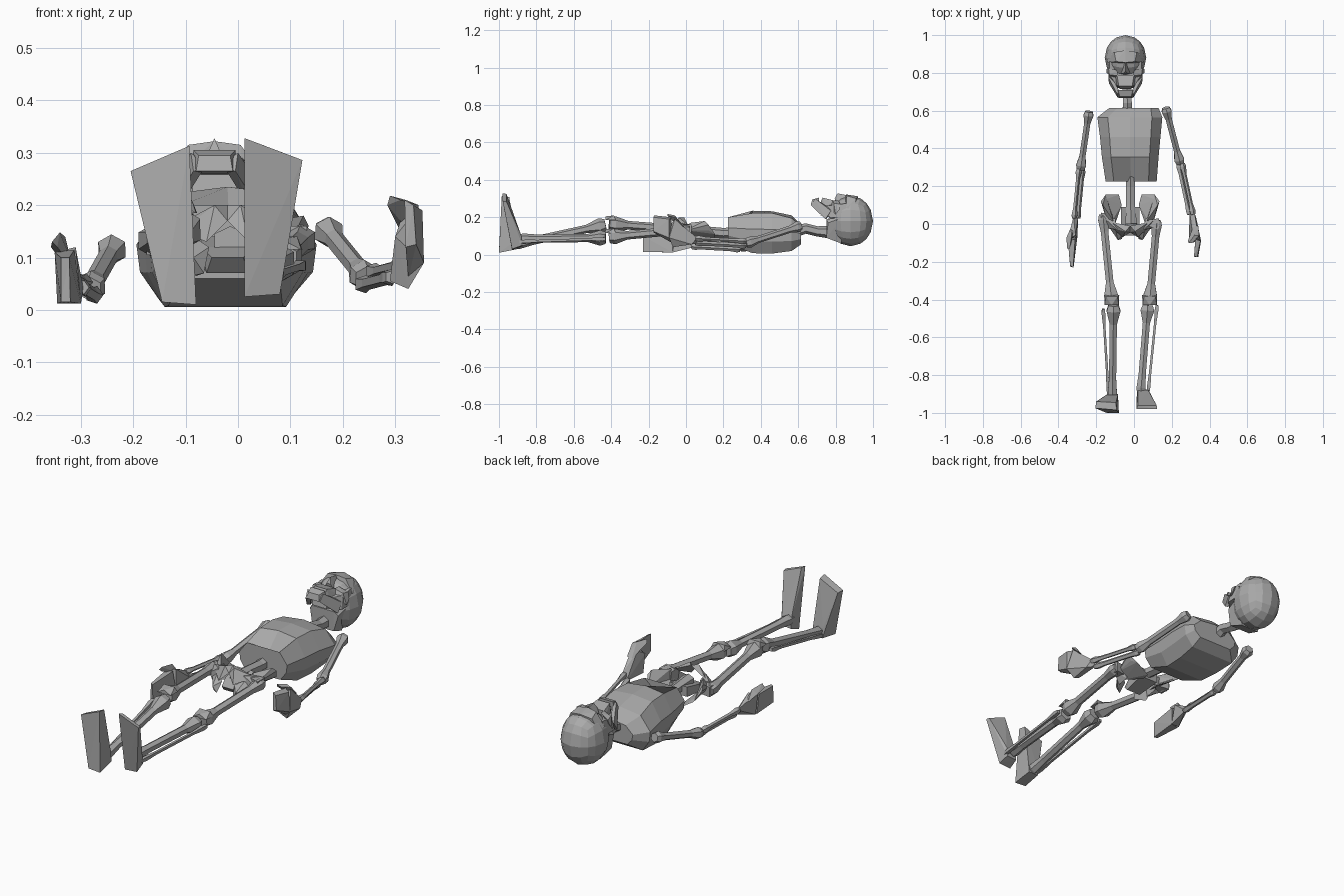
import bpy, bmesh, math
from mathutils import Vector

if "Cube" in bpy.data.objects:
    bpy.data.objects.remove(bpy.data.objects["Cube"])

bone_grey = bpy.data.materials.new("bone_grey")
bone_grey.use_nodes = True
GREY = (0.4, 0.4, 0.4, 1)
bone_grey.diffuse_color = GREY
bone_grey.node_tree.nodes["Principled BSDF"].inputs["Base Color"].default_value = GREY


def finish(name, bm):
    bmesh.ops.recalc_face_normals(bm, faces=bm.faces)
    mesh = bpy.data.meshes.new(name)
    bm.to_mesh(mesh)
    bm.free()
    mesh.materials.append(bone_grey)
    obj = bpy.data.objects.new(name, mesh)
    bpy.context.collection.objects.link(obj)
    return obj


def hull(name, points):
    """Faceted solid around a few corner points."""
    bm = bmesh.new()
    for p in points:
        bm.verts.new(p)
    res = bmesh.ops.convex_hull(bm, input=bm.verts)
    bmesh.ops.delete(bm, geom=[g for g in res["geom_interior"] if isinstance(g, bmesh.types.BMVert)], context="VERTS")
    bmesh.ops.dissolve_limit(bm, angle_limit=0.02, verts=bm.verts, edges=bm.edges)
    return finish(name, bm)


def skin(name, rings):
    """Join matching rings of points and cap both ends."""
    bm = bmesh.new()
    loops = [[bm.verts.new(p) for p in ring] for ring in rings]
    for lo, hi in zip(loops, loops[1:]):
        for i in range(len(lo)):
            j = (i + 1) % len(lo)
            bm.faces.new((lo[i], lo[j], hi[j], hi[i]))
    bm.faces.new(loops[0])
    bm.faces.new(loops[-1])
    bmesh.ops.triangulate(bm, faces=[f for f in bm.faces if len(f.verts) > 4])
    return finish(name, bm)


def tube(name, path, sides=6):
    """Path of (point, half width, half depth)."""
    pts = [Vector(p[0]) for p in path]
    rings = []
    for k, (_, w, d) in enumerate(path):
        along = (pts[min(k + 1, len(pts) - 1)] - pts[max(k - 1, 0)]).normalized()
        side = along.cross(Vector((0, 0, 1))).normalized()
        up = side.cross(along)
        rings.append([pts[k] + side * w * math.cos(a) + up * d * math.sin(a)
                      for a in (math.tau * (i + 0.5) / sides for i in range(sides))])
    return skin(name, rings)


def long_bone(name, a, b, start, shaft, end, sides=6):
    """Shaft with a knob at each end."""
    a, b = Vector(a), Vector(b)
    steps = ((0, start * .75), (.06, start), (.2, shaft), (.78, shaft), (.93, end), (1, end * .8))
    return tube(name, [(a.lerp(b, t), r, r) for t, r in steps], sides)


def mirrored(points, cx):
    return points + [(2 * cx - x, y, z) for x, y, z in points]


# Skull: rounded cube cranium, with the face built on it
HEAD = -0.045
bm = bmesh.new()
bmesh.ops.create_cube(bm, size=2)
bmesh.ops.subdivide_edges(bm, edges=bm.edges, cuts=3, use_grid_fill=True)
for v in bm.verts:
    n = v.co.normalized()
    v.co = (HEAD + n.x * .11, .88 + n.y * .12, .18 + n.z * .135)
finish("cranium", bm)


def head_hull(name, points):
    return hull(name, mirrored([(HEAD + x, y, z) for x, y, z in points], HEAD))


head_hull("skull_base", [(.06, .75, .09), (.08, .76, .17), (.05, .83, .06), (.09, .84, .2), (.06, .75, .19)])
head_hull("face_core", [(.095, .86, .2), (.09, .77, .2), (.085, .86, .275), (.085, .79, .265),
                        (.045, .73, .26), (.04, .72, .21)])
head_hull("brow", [(.095, .855, .25), (.09, .9, .24), (.05, .86, .315), (.06, .91, .3),
                   (0, .855, .322), (0, .92, .312), (.05, .85, .28)])
head_hull("nose_bridge", [(.012, .86, .28), (0, .86, .318), (0, .81, .328), (.025, .80, .27), (.012, .795, .3)])
head_hull("upper_jaw", [(.055, .79, .265), (.045, .79, .29), (.035, .73, .305), (.03, .715, .27), (.05, .74, .25)])
head_hull("chin", [(.035, .667, .265), (.03, .675, .295), (.04, .71, .305), (.045, .71, .26)])
for tag, s in (("left", 1), ("right", -1)):
    def side_hull(name, points):
        return hull(tag + name, [(HEAD + s * x, y, z) for x, y, z in points])
    side_hull("_cheekbone", [(.1, .82, .24), (.1, .8, .215), (.085, .79, .275), (.04, .785, .29),
                             (.045, .815, .29), (.09, .825, .27), (.06, .77, .25)])
    side_hull("_jaw", [(.09, .775, .235), (.088, .745, .19), (.07, .75, .19), (.075, .78, .24),
                       (.04, .667, .265), (.045, .69, .3), (.02, .68, .27), (.03, .7, .29)])

# Neck and spine
tube("neck", [((-.035, .59, .125), .03, .03), ((-.035, .64, .14), .027, .028),
              ((-.037, .7, .125), .027, .027), ((-.04, .78, .12), .032, .035)])
tube("lumbar_spine", [((-.02, .3, .12), .03, .03), ((-.018, .2, .115), .028, .028),
                      ((-.018, .1, .125), .027, .027), ((-.015, .0, .13), .035, .03)])

# Rib cage: eight-point rings with a notch at the lower front
rings = []
for y, cx, w, front, mid, back in ((.225, -.015, .135, .2, .12, .06), (.355, -.02, .15, .222, .235, .008),
                                   (.46, -.02, .16, .222, .232, .006), (.565, -.022, .172, .195, .21, .02),
                                   (.615, .0, .13, .15, .16, .055)):
    shoulder = front * .6 + back * .4
    waist = front * .3 + back * .7
    rings.append([(cx, y, mid), (cx + w * .68, y, front), (cx + w, y, shoulder), (cx + w * .96, y, waist),
                  (cx + w * .7, y, back), (cx - w * .75, y, back), (cx - w * .96, y, waist),
                  (cx - w, y, shoulder), (cx - w * .68, y, front)])
skin("rib_cage", rings)

# Pelvis: sacrum, flared wings, lower rings and pubic bridge
PELVIS = -.02
hull("sacrum", mirrored([(.03, .09, .09), (.03, .09, .14), (.02, -.03, .07), (.01, -.06, .1), (.03, 0, .12)], PELVIS))
for tag, s in (("left", 1), ("right", -1)):
    def hip(name, points):
        return hull(tag + name, [(PELVIS + s * x, y, z) for x, y, z in points])
    hip("_hip_wing_outer", [(.155, .12, .16), (.13, .155, .11), (.145, .1, .18), (.09, .02, .17),
                            (.12, .0, .13), (.08, .0, .1), (.14, .12, .13)])
    hip("_hip_wing_inner", [(.13, .155, .11), (.06, .155, .065), (.045, .1, .07), (.08, .0, .1),
                            (.1, .01, .13), (.135, .13, .13)])
    hip("_hip_socket", [(.125, .02, .16), (.13, -.02, .13), (.08, .03, .16), (.07, -.03, .17),
                        (.09, -.03, .08), (.09, .03, .09)])
    hip("_sitting_bone", [(.11, -.02, .12), (.08, -.02, .15), (.065, -.085, .1), (.045, -.08, .07),
                          (.09, -.04, .06), (.035, -.05, .12)])
    hip("_pubic_branch", [(.1, .01, .16), (.09, -.025, .15), (.0, -.01, .2), (.0, -.045, .17),
                          (.025, -.04, .2), (.04, -.07, .13)])

# Legs: side, hip, knee, ankle and the outer thin bone's two ends
legs = (("left", (.122, .02, .135), (.083, -.41, .095), (.035, -.9, .085), (.122, -.43, .085), (.075, -.89, .07)),
        ("right", (-.165, .05, .13), (-.118, -.41, .165), (-.115, -.93, .05), (-.163, -.45, .15), (-.135, -.9, .045)))
for tag, top, knee, ankle, thin_top, thin_end in legs:
    s = 1 if tag == "left" else -1
    long_bone(tag + "_thigh_bone", top, knee, .032, .023, .042)
    hull(tag + "_thigh_head", [(top[0] - s * dx, top[1] + dy, top[2] + dz)
                               for dx, dy in ((-.01, .01), (.055, .0), (-.01, -.05), (.05, -.03)) for dz in (-.025, .025)])
    kx, ky, kz = knee
    hull(tag + "_kneecap", [(kx + dx, ky + dy, kz + dz) for dx, dy, dz in
                            ((-.04, .035, .02), (.04, .035, .02), (-.03, .025, .045), (.03, .025, .045),
                             (-.038, -.02, .02), (.038, -.02, .02), (0, -.02, .04))])
    shin_top = (kx - s * .01, ky - .02, kz - .005)
    long_bone(tag + "_shin_bone", shin_top, ankle, .042, .022, .028)
    long_bone(tag + "_outer_shin_bone", thin_top, thin_end, .014, .009, .013, 4)

# Feet: wedges standing on the heels, toes up
hull("left_foot", [(.012, -.98, .328), (.123, -.98, .286), (.08, -.93, .03), (.012, -.93, .025),
                   (.02, -.96, .325), (.12, -.96, .284), (.075, -.875, .05), (.02, -.875, .045),
                   (.075, -.88, .1), (.02, -.88, .1)])
hull("right_foot", [(-.205, -.975, .265), (-.093, -.985, .313), (-.08, -1, .01), (-.145, -1, .015),
                    (-.2, -.94, .262), (-.095, -.945, .308), (-.085, -.9, .03), (-.14, -.9, .03),
                    (-.085, -.905, .08), (-.14, -.905, .08)])

# Arms: shoulder, elbow, wrist
arms = (("left", (.168, .615, .155), (.245, .32, .06), (.303, .05, .075)),
        ("right", (-.238, .595, .12), (-.283, .29, .04), (-.308, .03, .055)))
for tag, shoulder, elbow, wrist in arms:
    s = 1 if tag == "left" else -1
    long_bone(tag + "_upper_arm", shoulder, elbow, .03, .019, .03)
    off = Vector((s * .01, 0, .012))
    for part, d, r in (("inner", -off, .013), ("outer", off, .011)):
        long_bone(tag + "_" + part + "_forearm", Vector(elbow) + d, Vector(wrist) + d, .018, r, .017, 5)

# Hands: upright palms with curled fingers and a thumb
hull("left_palm", [(.295, .06, .06), (.32, .06, .09), (.29, -.07, .055), (.325, -.07, .04), (.355, -.09, .09),
                   (.34, -.06, .19), (.31, -.05, .17), (.33, .03, .055), (.3, -.1, .14)])
hull("left_fingers", [(.325, -.07, .06), (.355, -.09, .09), (.352, -.09, .19), (.325, -.08, .2), (.32, -.175, .12),
                      (.34, -.175, .125), (.335, -.175, .2), (.318, -.17, .21)])
hull("left_thumb", [(.34, -.01, .15), (.315, -.01, .14), (.345, -.06, .2), (.32, -.06, .21), (.285, -.09, .2),
                    (.29, -.1, .218), (.31, -.1, .21), (.31, -.06, .17)])
hull("right_palm", [(-.295, .04, .04), (-.32, .04, .07), (-.3, -.07, .012), (-.345, -.07, .012), (-.35, -.08, .11),
                    (-.31, -.06, .12), (-.33, .0, .09), (-.3, -.02, .03)])
hull("right_fingers", [(-.3, -.07, .012), (-.345, -.08, .012), (-.35, -.09, .11), (-.312, -.08, .115),
                       (-.32, -.23, .015), (-.338, -.225, .015), (-.338, -.22, .1), (-.322, -.23, .1)])
hull("right_thumb", [(-.315, -.02, .08), (-.335, -.02, .09), (-.357, -.07, .12), (-.33, -.06, .14), (-.355, -.13, .13),
                     (-.34, -.13, .148), (-.345, -.12, .12), (-.325, -.07, .11)])
